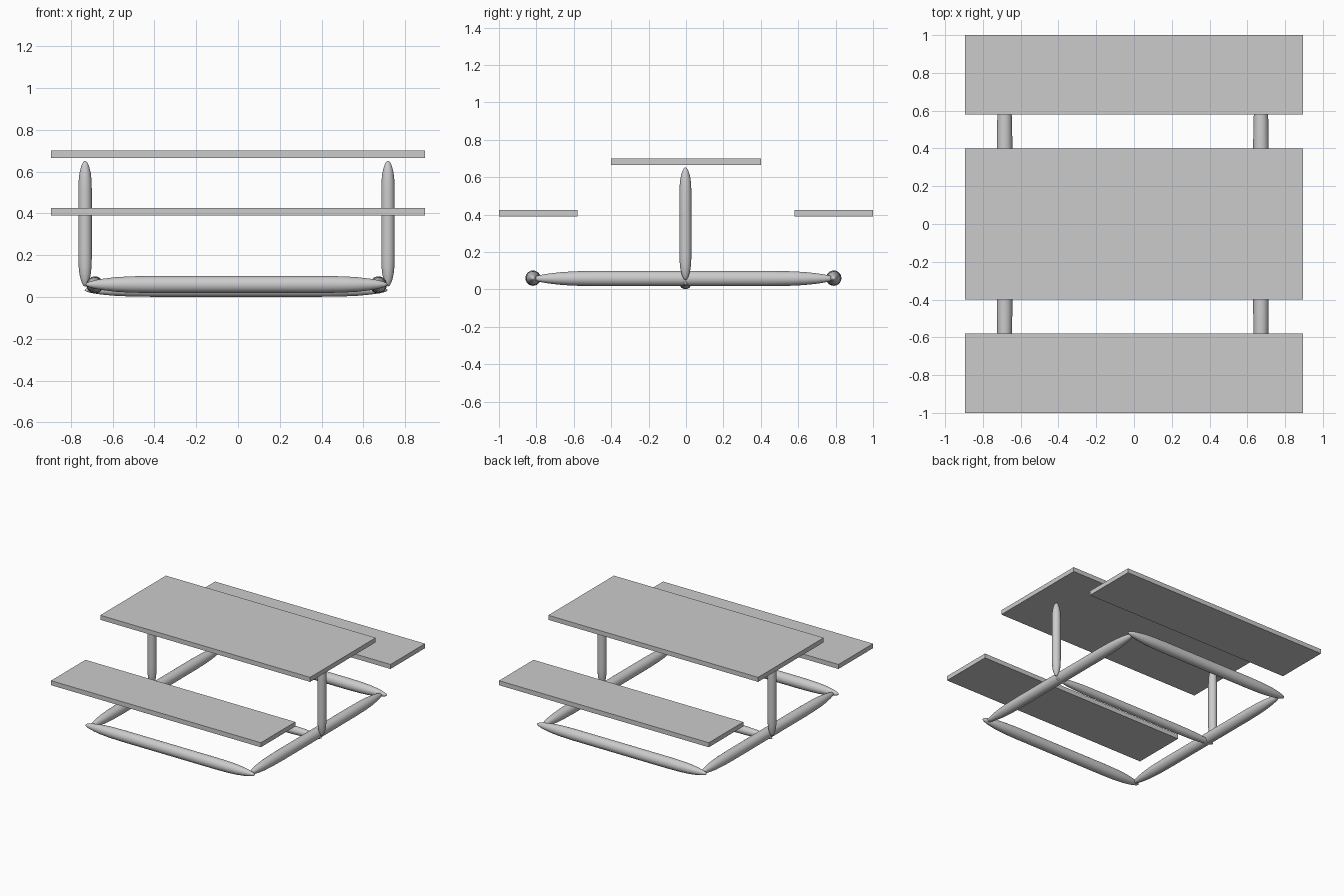
import bpy
import bmesh
import math
from mathutils import Vector

cube = bpy.data.objects.get("Cube")
if cube:
    bpy.data.objects.remove(cube, do_unlink=True)

grey = bpy.data.materials.new("light grey")
grey.use_nodes = True
GREY = (0.6, 0.6, 0.6, 1)
grey.diffuse_color = GREY
grey.node_tree.nodes["Principled BSDF"].inputs["Base Color"].default_value = GREY

# Taper of a pole: position along its half length, share of its full radius
TAPER = [(0.99, 0.2), (0.97, 0.35), (0.93, 0.53), (0.88, 0.68), (0.8, 0.85),
         (0.7, 0.95), (0.55, 1), (0.3, 1), (0, 1)]
SIDES = 24


def add_object(name, bm):
    bmesh.ops.recalc_face_normals(bm, faces=bm.faces)
    mesh = bpy.data.meshes.new(name)
    bm.to_mesh(mesh)
    bm.free()
    mesh.materials.append(grey)
    obj = bpy.data.objects.new(name, mesh)
    bpy.context.collection.objects.link(obj)
    return obj


def plank(name, centre, size):
    bm = bmesh.new()
    bmesh.ops.create_cube(bm, size=1)
    bmesh.ops.scale(bm, vec=size, verts=bm.verts)
    bmesh.ops.translate(bm, vec=centre, verts=bm.verts)
    add_object(name, bm)


def pole(name, start, end, radius):
    """Round pole tapering to a point at both ends."""
    start, end = Vector(start), Vector(end)
    axis = end - start
    half = axis.length / 2
    profile = [(-s, r) for s, r in TAPER] + [(s, r) for s, r in reversed(TAPER[:-1])]
    bm = bmesh.new()
    rings = []
    for s, r in profile:
        angles = [2 * math.pi * i / SIDES for i in range(SIDES)]
        rings.append([bm.verts.new((r * radius * math.cos(a), r * radius * math.sin(a), s * half))
                      for a in angles])
    tips = [bm.verts.new((0, 0, -half)), bm.verts.new((0, 0, half))]
    for i in range(SIDES):
        j = (i + 1) % SIDES
        for low, high in zip(rings, rings[1:]):
            bm.faces.new((low[i], low[j], high[j], high[i]))
        for tip, ring in zip(tips, (rings[0], rings[-1])):
            bm.faces.new((tip, ring[i], ring[j]))
    for face in bm.faces:
        face.smooth = True
    bm.transform(axis.to_track_quat('Z', 'Y').to_matrix().to_4x4())
    bmesh.ops.translate(bm, vec=(start + end) / 2, verts=bm.verts)
    add_object(name, bm)


# Table top and benches
plank("table_top", (0, 0, 0.683), (1.79, 0.8, 0.035))
for name, y in (("front_bench", -0.79), ("back_bench", 0.79)):
    plank(name, (0, y, 0.408), (1.79, 0.42, 0.035))

# Base frame on the ground
for name, y in (("front_rail", -0.818), ("back_rail", 0.79)):
    pole(name, (-0.73, y, 0.06), (0.717, y, 0.06), 0.041)
for name, x in (("right_rail", -0.685), ("left_rail", 0.672)):
    pole(name, (x, -0.82, 0.058), (x, 0.795, 0.058), 0.041)
pole("middle_rail", (-0.735, -0.003, 0.033), (0.717, -0.003, 0.033), 0.032)

# Posts under the table top
for name, x in (("right_post", -0.732), ("left_post", 0.718)):
    pole(name, (x, -0.003, 0.05), (x, -0.003, 0.652), 0.032)
